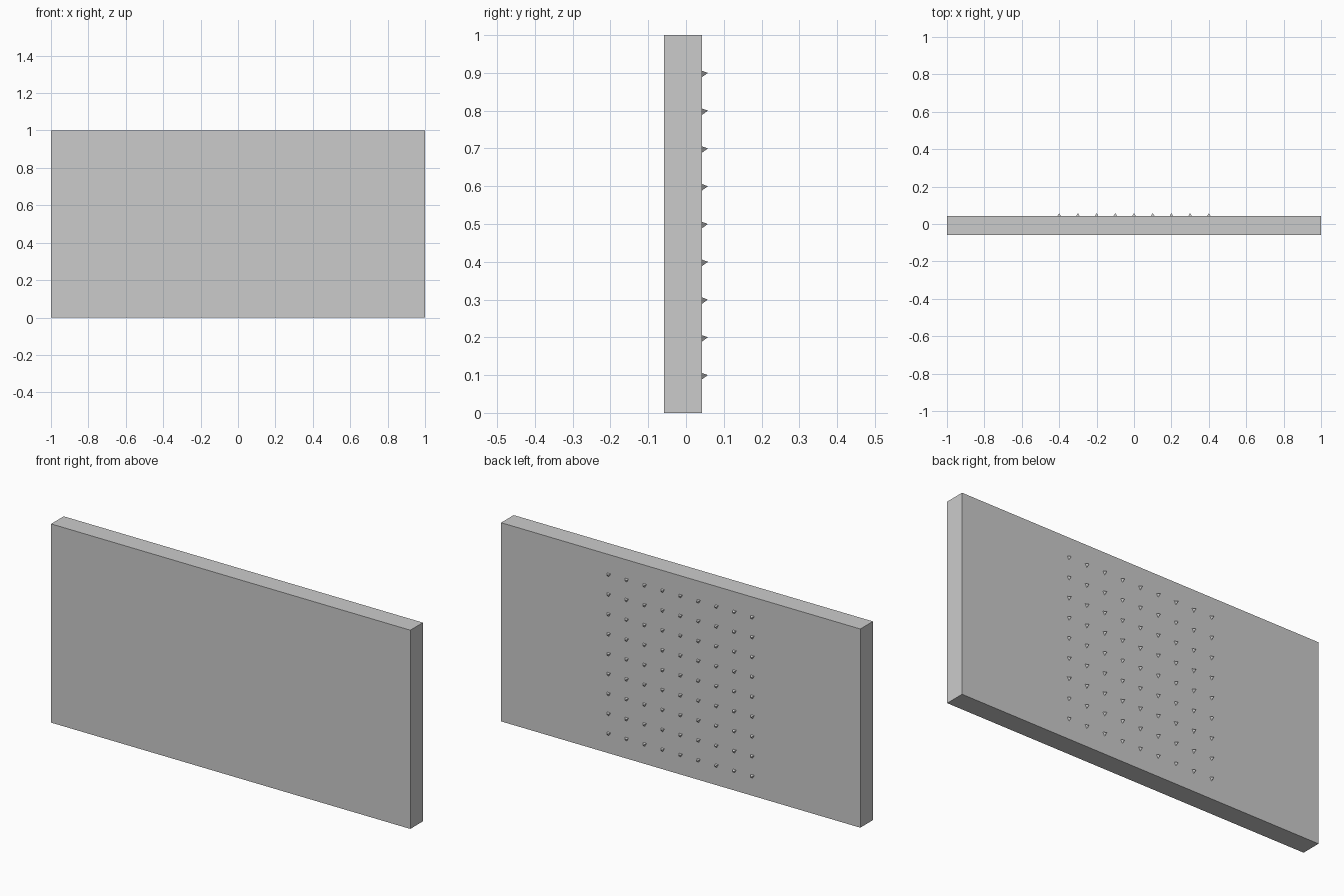
import bpy, bmesh
from mathutils import Matrix
from math import radians

cube = bpy.data.objects.get("Cube")
if cube:
    bpy.data.objects.remove(cube, do_unlink=True)

# Single plain grey material
grey = bpy.data.materials.new("plain grey")
grey.use_nodes = True
colour = (0.6, 0.6, 0.6, 1)
grey.diffuse_color = colour
grey.node_tree.nodes["Principled BSDF"].inputs["Base Color"].default_value = colour

FRONT, BACK, TIP = -0.058, 0.042, 0.058


def add_object(name, bm):
    mesh = bpy.data.meshes.new(name)
    bm.to_mesh(mesh)
    bm.free()
    mesh.materials.append(grey)
    obj = bpy.data.objects.new(name, mesh)
    bpy.context.collection.objects.link(obj)
    return obj


# Upright slab
bm = bmesh.new()
bmesh.ops.create_cube(bm, size=1, matrix=Matrix.Translation((0, (FRONT + BACK) / 2, 0.5))
                      @ Matrix.Diagonal((2, BACK - FRONT, 1, 1)))
add_object("slab", bm)

# 9 x 9 grid of three-sided spikes on the back, one corner pointing down
bm = bmesh.new()
turn = Matrix.Rotation(radians(-90), 4, "X")
for col in range(-4, 5):
    for row in range(1, 10):
        place = Matrix.Translation((col * 0.1, (BACK + TIP) / 2, row * 0.1))
        bmesh.ops.create_cone(bm, cap_ends=True, segments=3, radius1=0.0115, radius2=0,
                              depth=TIP - BACK, matrix=place @ turn)
bmesh.ops.remove_doubles(bm, verts=bm.verts, dist=0.0001)
add_object("back_spikes", bm)
